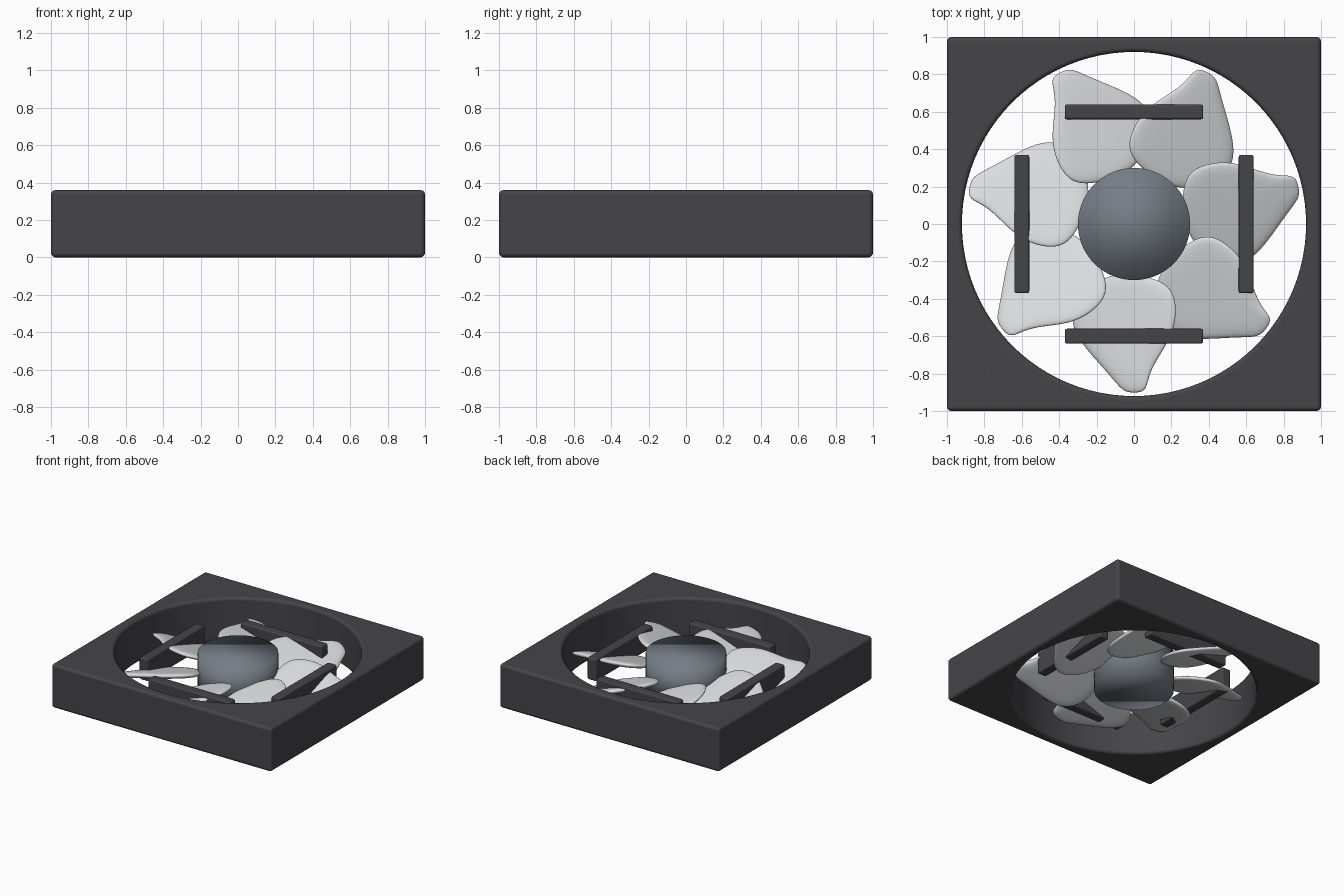
import bpy, bmesh, math
from mathutils import Matrix

default = bpy.data.objects.get("Cube")
if default:
    bpy.data.objects.remove(default, do_unlink=True)


def material(name, rgb):
    m = bpy.data.materials.new(name)
    m.use_nodes = True
    m.diffuse_color = (*rgb, 1)
    m.node_tree.nodes["Principled BSDF"].inputs["Base Color"].default_value = (*rgb, 1)
    return m


charcoal = material("charcoal", (0.06, 0.058, 0.066))
slate = material("slate_grey", (0.18, 0.205, 0.235))
white = material("soft_white", (0.72, 0.73, 0.75))

MID = 0.18  # mid height of the whole fan


def finish(bm, name, mat):
    bmesh.ops.recalc_face_normals(bm, faces=bm.faces)
    for f in bm.faces:
        f.smooth = True
    mesh = bpy.data.meshes.new(name)
    bm.to_mesh(mesh)
    bm.free()
    mesh.materials.append(mat)
    ob = bpy.data.objects.new(name, mesh)
    bpy.context.collection.objects.link(ob)
    return ob


def bevel(ob, width):
    b = ob.modifiers.new("rounded_edges", "BEVEL")
    b.width = width
    b.segments = 3
    b.limit_method = "ANGLE"
    b.harden_normals = True


def bridge(bm, a, b):
    n = len(a)
    for i in range(n):
        j = (i + 1) % n
        bm.faces.new((a[i], a[j], b[j], b[i]))


# Square frame with a round opening
def build_frame(segments=96, opening=0.92):
    bm = bmesh.new()
    rings = []
    for outer, z in ((True, 0), (True, 2 * MID), (False, 2 * MID), (False, 0)):
        ring = []
        for i in range(segments):
            t = math.tau * i / segments
            c, s = math.cos(t), math.sin(t)
            r = 1 / max(abs(c), abs(s)) if outer else opening
            ring.append(bm.verts.new((c * r, s * r, z)))
        rings.append(ring)
    for k in range(4):
        bridge(bm, rings[k], rings[(k + 1) % 4])
    bevel(finish(bm, "frame", charcoal), 0.025)


# Central hub, softly shaded all over
def build_hub():
    bm = bmesh.new()
    bmesh.ops.create_cone(bm, cap_ends=True, segments=64, radius1=0.3, radius2=0.3,
                          depth=0.32, matrix=Matrix.Translation((0, 0, MID)))
    finish(bm, "hub", slate)


# Four upright bars around the hub
def build_bars():
    for i, side in enumerate(("left", "back", "right", "front")):
        bm = bmesh.new()
        bmesh.ops.create_cube(bm, size=1)
        bmesh.ops.scale(bm, vec=(0.08, 0.74, 0.18), verts=bm.verts)
        bmesh.ops.translate(bm, vec=(0.6, 0, MID), verts=bm.verts)
        bmesh.ops.rotate(bm, matrix=Matrix.Rotation(i * math.pi / 2, 3, "Z"), verts=bm.verts)
        bevel(finish(bm, side + "_bar", charcoal), 0.012)


# Blade outline as (distance from the axis, sideways offset)
OUTLINE = [(.27, .03), (.30, .14), (.35, .205), (.43, .228), (.54, .222), (.64, .18),
           (.76, .10), (.84, .075), (.90, .06), (.905, 0), (.90, -.06), (.82, -.12),
           (.68, -.25), (.58, -.32), (.49, -.34), (.38, -.30), (.30, -.20), (.26, -.08)]
PITCH = 0.35  # rise per unit of sideways offset


def build_blade(index, count=7):
    bm = bmesh.new()
    rings = []
    for size, lift in ((.6, .026), (.88, .022), (.98, .012), (1.0, 0),
                       (.98, -.012), (.88, -.022), (.6, -.026)):
        ring = []
        for u, v in OUTLINE:
            x = .52 + (u - .52) * size
            y = -.03 + (v + .03) * size
            ring.append(bm.verts.new((x, y, MID + PITCH * y + lift)))
        rings.append(ring)
    for a, b in zip(rings, rings[1:]):
        bridge(bm, a, b)
    bm.faces.new(rings[0])
    bm.faces.new(rings[-1])
    turn = -math.pi / 2 + math.tau * index / count
    bmesh.ops.rotate(bm, matrix=Matrix.Rotation(turn, 3, "Z"), verts=bm.verts)
    ob = finish(bm, f"blade_{index + 1}", white)
    sub = ob.modifiers.new("smooth", "SUBSURF")
    sub.levels = sub.render_levels = 2


build_frame()
build_hub()
build_bars()
for k in range(7):
    build_blade(k)
